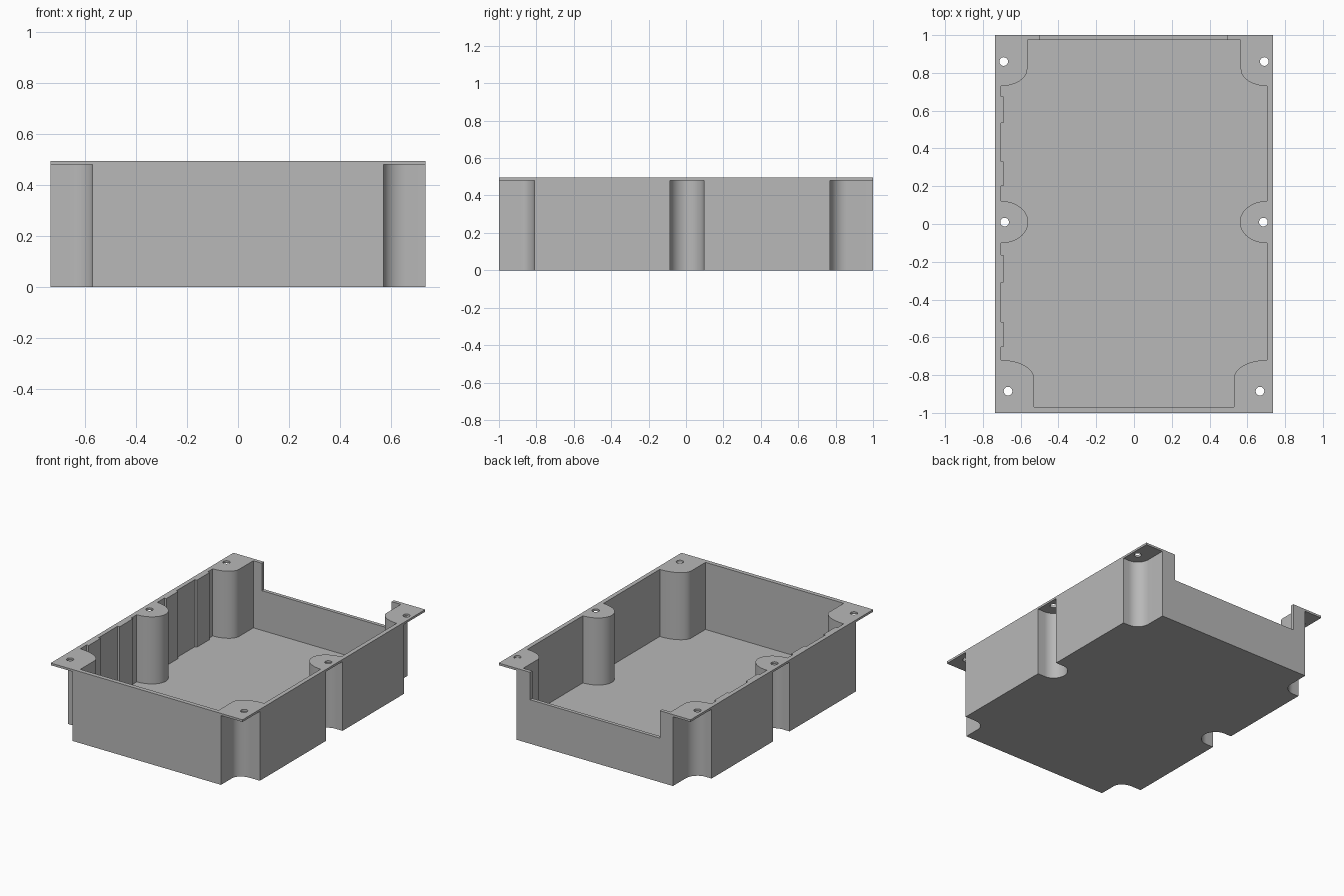
import bpy
import bmesh
from math import cos, sin, radians

cube = bpy.data.objects.get("Cube")
if cube:
    bpy.data.objects.remove(cube, do_unlink=True)

HALF_X, HALF_Y, TOP = 0.735, 1.0, 0.495
FLOOR, FLANGE_Z = 0.03, 0.48

grey = bpy.data.materials.new("plain grey")
grey.use_nodes = True
grey.diffuse_color = (0.48, 0.48, 0.48, 1)
grey.node_tree.nodes["Principled BSDF"].inputs["Base Color"].default_value = grey.diffuse_color


def arc(cx, cy, rx, ry, start, end, steps=12):
    """Points along an elliptical arc, angles in degrees."""
    angles = [radians(start + (end - start) * i / steps) for i in range(steps + 1)]
    return [(cx + rx * cos(a), cy + ry * sin(a)) for a in angles]


def mirrored(points, side):
    return [(side * x, y) for x, y in points]


def prism(name, outline, z0, z1):
    """Solid made by extruding a flat outline upwards."""
    bm = bmesh.new()
    face = bm.faces.new([bm.verts.new((x, y, z0)) for x, y in outline])
    made = bmesh.ops.extrude_face_region(bm, geom=[face])["geom"]
    bmesh.ops.translate(bm, vec=(0, 0, z1 - z0),
                        verts=[v for v in made if isinstance(v, bmesh.types.BMVert)])
    bmesh.ops.recalc_face_normals(bm, faces=bm.faces[:])
    mesh = bpy.data.meshes.new(name)
    bm.to_mesh(mesh)
    bm.free()
    mesh.materials.append(grey)
    obj = bpy.data.objects.new(name, mesh)
    bpy.context.collection.objects.link(obj)
    return obj


def box(name, x0, x1, y0, y1, z0, z1):
    return prism(name, [(x0, y0), (x1, y0), (x1, y1), (x0, y1)], z0, z1)


# Solid block that becomes the tray
tray = box("enclosure_tray", -HALF_X, HALF_X, -HALF_Y, HALF_Y, 0, TOP)
cutters = []

# Inner cavity, leaving round screw posts along both sides
half = [(0.53, -0.97)]
half += arc(0.705, -0.815, 0.175, 0.095, 180, 90)
half += arc(0.705, 0.01, 0.145, 0.112, 270, 90, 24)
half += arc(0.705, 0.82, 0.14, 0.09, 270, 180)
half += [(0.565, 0.975)]
cutters.append(prism("cavity_cutter", half + mirrored(half, -1)[::-1], FLOOR, 1))

# Screw recesses below the flange, open to the outside
R, OUT_X, OUT_Y = 0.09, 0.8, 1.1
front_recess = arc(0.66, -0.88, R, 0.07, 180, 90) + [
    (OUT_X, -0.81), (OUT_X, -OUT_Y), (0.57, -OUT_Y)]
mid_recess = [(OUT_X, -0.085)] + arc(0.68, 0.005, R, R, 270, 90, 24) + [(OUT_X, 0.095)]
back_recess = arc(0.69, 0.86, R, R, 270, 180) + [
    (0.60, OUT_Y), (OUT_X, OUT_Y), (OUT_X, 0.77)]
holes = [(0.667, -0.885), (0.685, 0.01), (0.69, 0.86)]

for side in (-1, 1):
    for outline in (front_recess, mid_recess, back_recess):
        cutters.append(prism("recess_cutter", mirrored(outline, side), -0.1, FLANGE_Z))
    for x, y in holes:
        ring = arc(x, y, 0.023, 0.023, 0, 360, 20)[:-1]
        cutters.append(prism("hole_cutter", mirrored(ring, side), 0.45, 0.6))

# Lowered stretch of the back wall
cutters.append(box("back_opening_cutter", -0.5, 0.495, 0.9, 1.1, 0.305, 1))

for cutter in cutters:
    cutter.hide_render = True
    mod = tray.modifiers.new(cutter.name, 'BOOLEAN')
    mod.operation = 'DIFFERENCE'
    mod.solver = 'EXACT'
    mod.object = cutter

# Bake the cuts and drop the cutters
bpy.context.view_layer.update()
baked = bpy.data.meshes.new_from_object(
    tray.evaluated_get(bpy.context.evaluated_depsgraph_get()))
tray.modifiers.clear()
tray.data = baked
for cutter in cutters:
    bpy.data.objects.remove(cutter, do_unlink=True)

# Shallow guide ribs on the inside of one long wall
for y0, y1 in ((-0.65, -0.52), (-0.31, -0.165), (0.2, 0.33), (0.535, 0.675)):
    box("guide_rib", -0.705, -0.69, y0, y1, FLOOR, TOP)

# Smooth the round posts, keep edges crisp
bpy.ops.object.select_all(action='DESELECT')
tray.select_set(True)
bpy.context.view_layer.objects.active = tray
bpy.ops.object.shade_smooth_by_angle(angle=radians(25))
